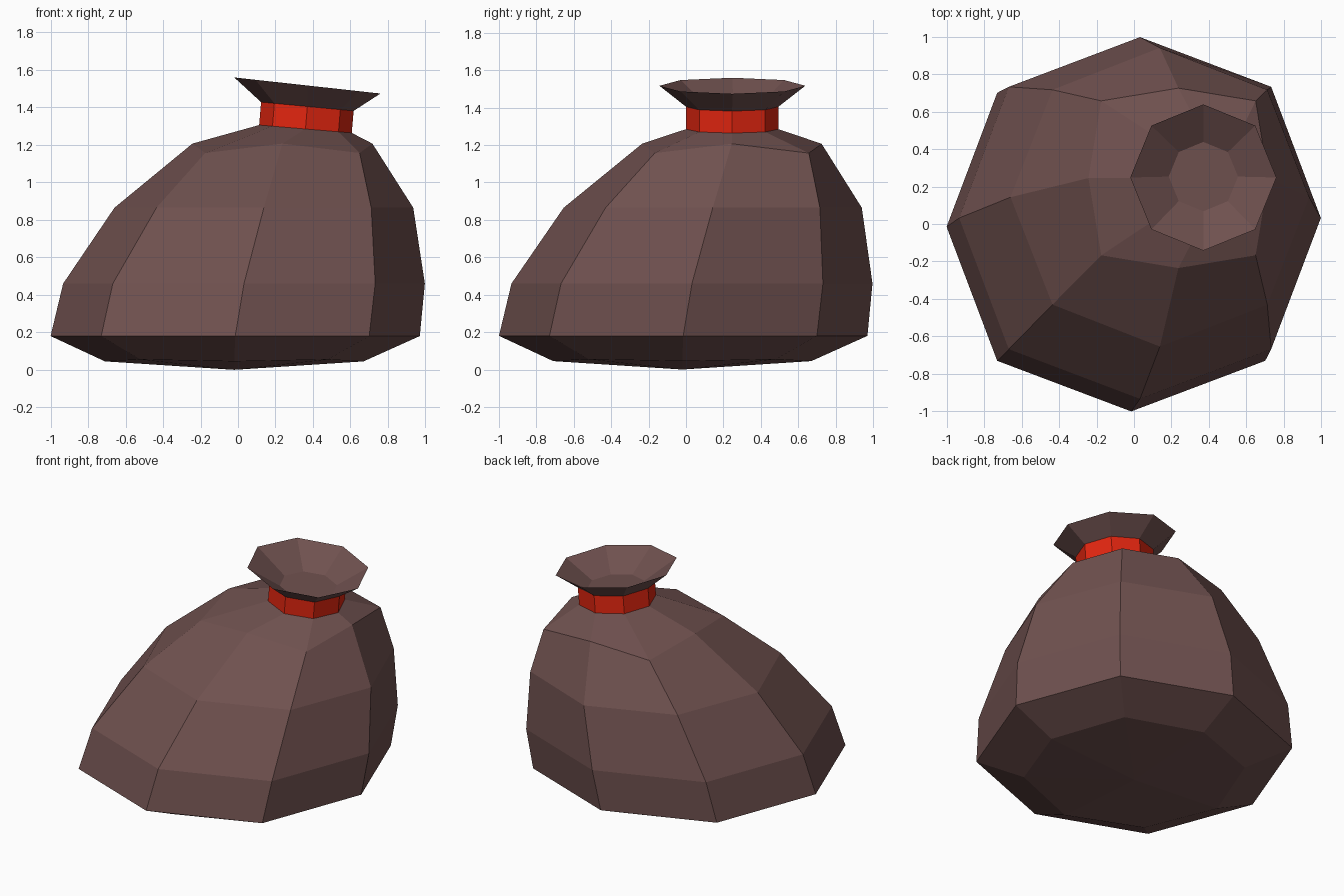
import bpy, bmesh, math

if "Cube" in bpy.data.objects:
    bpy.data.objects.remove(bpy.data.objects["Cube"])


def material(name, rgb):
    m = bpy.data.materials.new(name)
    m.diffuse_color = (*rgb, 1)
    m.use_nodes = True
    m.node_tree.nodes["Principled BSDF"].inputs["Base Color"].default_value = m.diffuse_color
    return m


CLOTH = material("brown cloth", (0.160, 0.082, 0.078))
CORD = material("red cord", (0.76, 0.019, 0.005))


def loft(name, rings, mat, cap_start=None, cap_end=False):
    """Skin eight-sided rings: (cx, cy, z, axial radius, diagonal x/y offset, diagonal z shift, tilt)."""
    bm = bmesh.new()
    loops = []
    for cx, cy, z, r, d, dz, tilt in rings:
        loop = []
        for i in range(8):
            a = i * math.pi / 4
            rad = d * math.sqrt(2) if i % 2 else r
            x, y = rad * math.cos(a), rad * math.sin(a)
            loop.append(bm.verts.new((cx + x, cy + y, z + (dz if i % 2 else 0) - tilt * x)))
        loops.append(loop)
    for lo, hi in zip(loops, loops[1:]):
        for i in range(8):
            j = (i + 1) % 8
            bm.faces.new((lo[i], lo[j], hi[j], hi[i]))
    if cap_start:
        tip = bm.verts.new(cap_start)
        for i in range(8):
            bm.faces.new((tip, loops[0][(i + 1) % 8], loops[0][i]))
    if cap_end:
        bm.faces.new(loops[-1])
    me = bpy.data.meshes.new(name)
    bm.to_mesh(me)
    bm.free()
    me.materials.append(mat)
    ob = bpy.data.objects.new(name, me)
    bpy.context.collection.objects.link(ob)
    return ob


neck_low = (0.36, 0.247, 1.285, 0.247, 0.176, 0, 0.085)
neck_high = (0.37, 0.247, 1.405, 0.247, 0.176, 0, 0.095)

# Leaning sack body with a shallow pointed underside
loft("sack_body", [
    (-0.02, -0.02, 0.045, 0.69, 0.50, 0.01, 0),
    (-0.015, -0.015, 0.18, 0.985, 0.715, 0, 0),
    (0.032, 0.032, 0.46, 0.965, 0.70, 0, 0),
    (0.138, 0.143, 0.865, 0.797, 0.573, 0, 0),
    (0.237, 0.245, 1.207, 0.48, 0.412, -0.05, 0),
    neck_low,
], CLOTH, cap_start=(-0.02, -0.02, 0))

# Cord around the neck
loft("neck_cord", [neck_low, neck_high], CORD)

# Flared mouth: outside, rim, then down the inside to a floor
loft("sack_mouth", [
    neck_high,
    (0.37, 0.248, 1.517, 0.39, 0.277, 0, 0.11),
    (0.37, 0.253, 1.39, 0.185, 0.131, 0, 0.10),
], CLOTH, cap_end=True)
